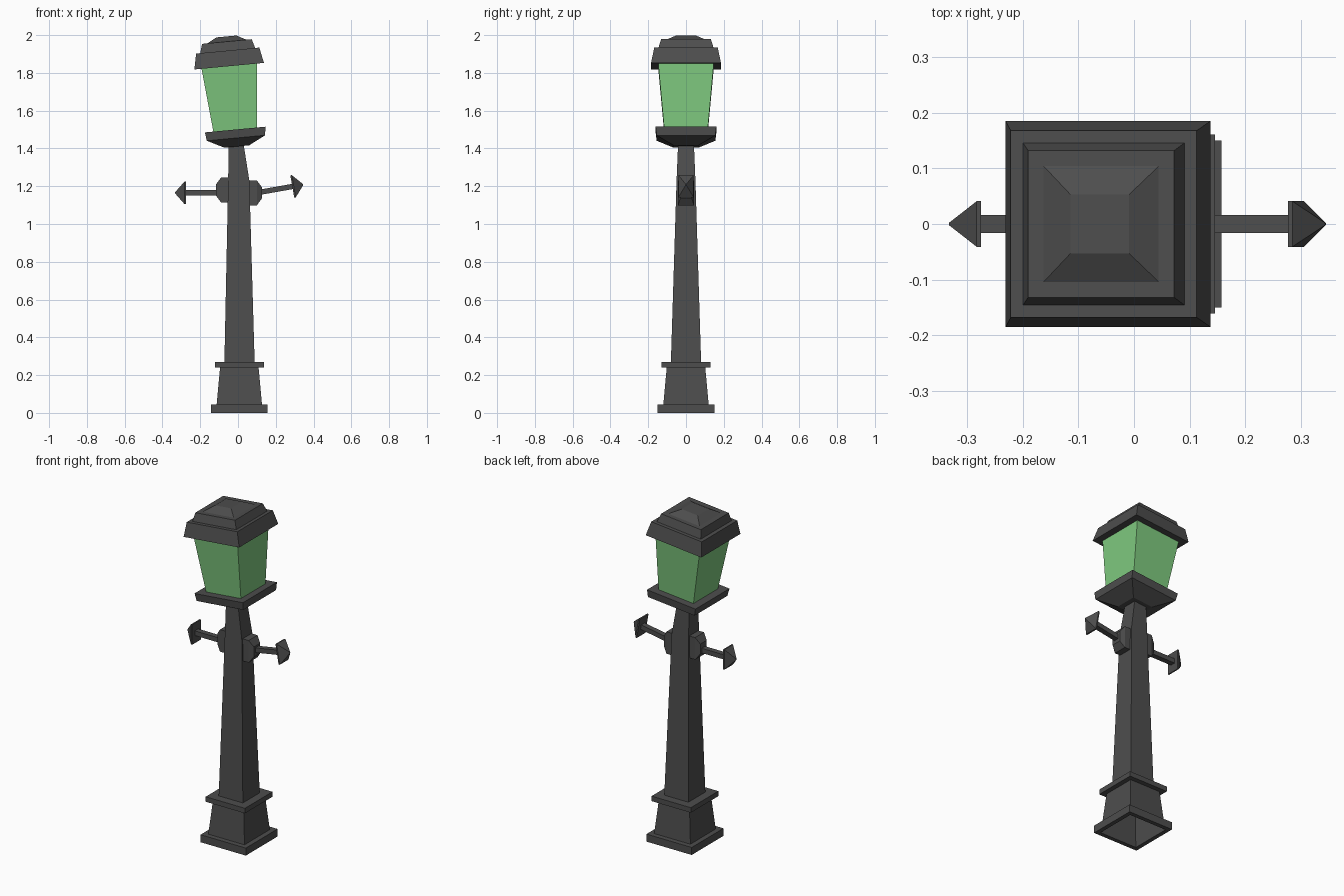
import bpy, bmesh
from math import radians
from mathutils import Matrix, Vector

cube = bpy.data.objects.get("Cube")
if cube:
    bpy.data.objects.remove(cube, do_unlink=True)


def material(name, rgb):
    m = bpy.data.materials.new(name)
    m.use_nodes = True
    m.diffuse_color = (*rgb, 1)
    m.node_tree.nodes["Principled BSDF"].inputs["Base Color"].default_value = (*rgb, 1)
    return m


iron = material("dark iron", (0.075, 0.075, 0.075))
glass = material("green glass", (0.21, 0.58, 0.21))


def loft(name, rings, frame=Matrix(), mat=iron):
    """Stack rectangles (height, half x, half y, centre x) into a closed solid."""
    bm = bmesh.new()
    loops = []
    for z, hx, hy, *shift in rings:
        cx = shift[0] if shift else 0
        loops.append([bm.verts.new(frame @ Vector((cx + sx * hx, sy * hy, z)))
                      for sx, sy in ((-1, -1), (1, -1), (1, 1), (-1, 1))])
    for a, b in zip(loops, loops[1:]):
        for i in range(4):
            j = (i + 1) % 4
            bm.faces.new((a[i], a[j], b[j], b[i]))
    bm.faces.new(loops[0][::-1])
    bm.faces.new(loops[-1])
    bmesh.ops.recalc_face_normals(bm, faces=bm.faces)
    mesh = bpy.data.meshes.new(name)
    bm.to_mesh(mesh)
    bm.free()
    mesh.materials.append(mat)
    obj = bpy.data.objects.new(name, mesh)
    bpy.context.collection.objects.link(obj)
    return obj


def square(*pairs):
    return [(z, h, h) for z, h in pairs]


def placed(x, z, angle):
    return Matrix.Translation((x, 0, z)) @ Matrix.Rotation(radians(angle), 4, 'Y')


# Hollow base, collar and the bent, tapering pole
post = placed(0.007, 0, 0)
loft("base", square((0.2, 0.1), (0, 0.125), (0, 0.15), (0.045, 0.15),
                    (0.045, 0.12), (0.24, 0.102)), post)
loft("collar", square((0.24, 0.13), (0.27, 0.13)), post)
loft("pole", [(0.27, 0.08, 0.08, 0.008), (1.23, 0.056, 0.05, 0.004),
              (1.42, 0.04, 0.042, -0.01)])

# Leaning lantern: cup, glass and stepped roof
lean = placed(-0.015, 1.5, -5.4)
loft("lantern_cup", square((-0.09, 0.066), (-0.045, 0.155), (0, 0.161)), lean)
loft("lantern_glass", square((0, 0.116), (0.338, 0.147)), lean, glass)
loft("lantern_roof", square((0.337, 0.185), (0.42, 0.168), (0.42, 0.146),
                            (0.468, 0.132), (0.468, 0.104), (0.495, 0.053)), lean)

# Side arms: mount, rod and arrow tip, drawn along each arm's own axis
arms = {"left": (placed(0.04, 1.165, 90), placed(0.115, 1.168, 80)),
        "right": (placed(-0.03, 1.18, -90), placed(-0.1, 1.165, -90))}
for side, (mount, rod) in arms.items():
    loft(side + "_arm_mount", [(0, 0.066, 0.042), (0.06, 0.066, 0.042),
                               (0.086, 0.03, 0.03)], mount)
    loft(side + "_arm_rod", [(0, 0.014, 0.016), (0.185, 0.014, 0.016)], rod)
    loft(side + "_arm_tip", [(0.175, 0.06, 0.041), (0.183, 0.06, 0.041),
                             (0.233, 0.003, 0.002)], rod)
